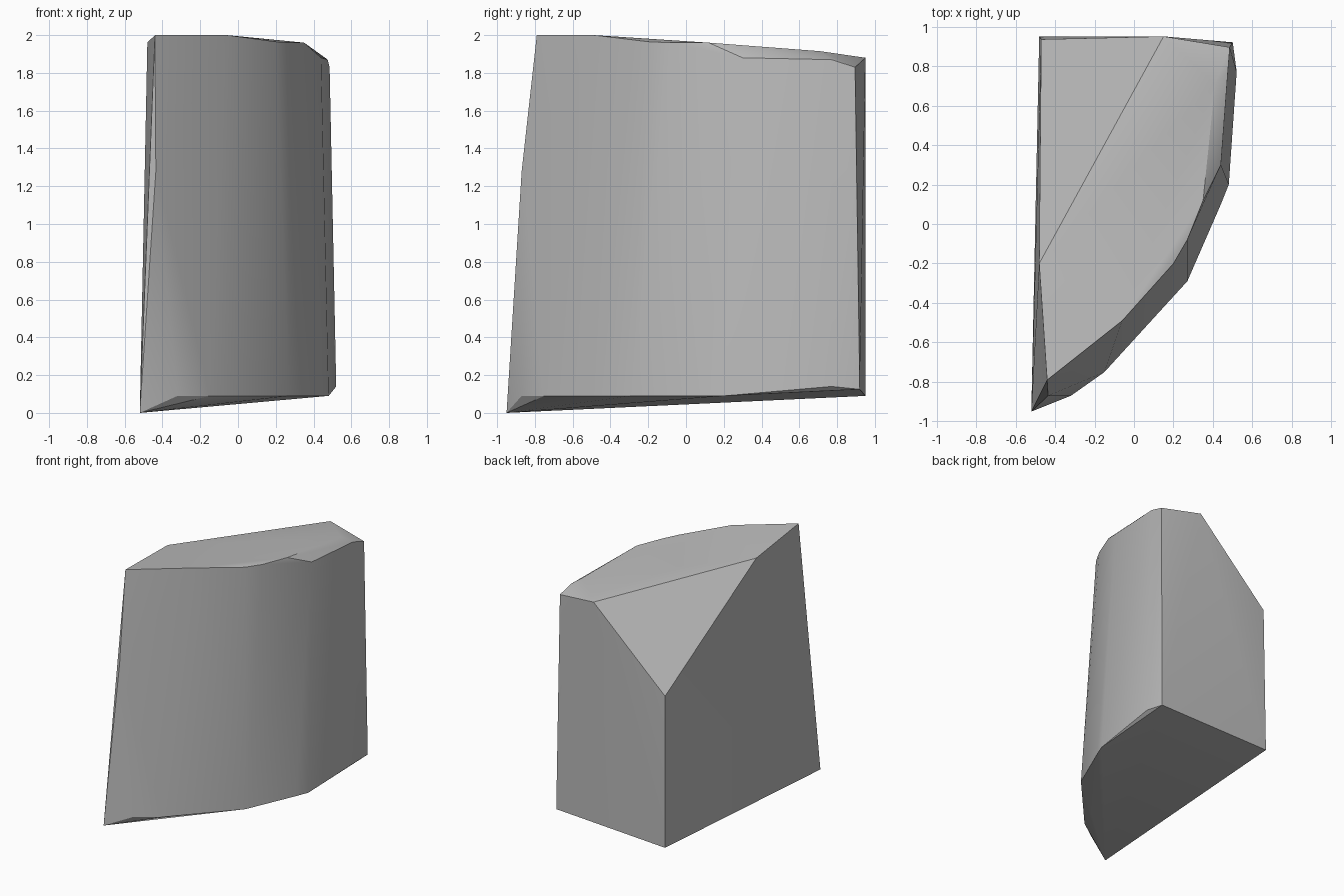
import bpy
import bmesh
import math

cube = bpy.data.objects.get("Cube")
if cube:
    bpy.data.objects.remove(cube, do_unlink=True)


def make_material(name, colour):
    material = bpy.data.materials.new(name)
    material.use_nodes = True
    material.diffuse_color = colour
    material.node_tree.nodes["Principled BSDF"].inputs["Base Color"].default_value = colour
    return material


def convex_block(name, outlines, material):
    """Wrap a tight convex skin around the given outlines."""
    bm = bmesh.new()
    for outline in outlines:
        for point in outline:
            bm.verts.new(point)
    bmesh.ops.convex_hull(bm, input=bm.verts[:])
    loose = [v for v in bm.verts if not v.link_faces]
    bmesh.ops.delete(bm, geom=loose, context="VERTS")
    # Merge the flat areas into single faces
    bmesh.ops.dissolve_limit(bm, angle_limit=math.radians(1), verts=bm.verts[:], edges=bm.edges[:])
    bmesh.ops.recalc_face_normals(bm, faces=bm.faces[:])
    mesh = bpy.data.meshes.new(name)
    bm.to_mesh(mesh)
    bm.free()
    mesh.materials.append(material)
    obj = bpy.data.objects.new(name, mesh)
    bpy.context.collection.objects.link(obj)
    bpy.ops.object.select_all(action="DESELECT")
    obj.select_set(True)
    bpy.context.view_layer.objects.active = obj
    bpy.ops.object.shade_smooth_by_angle(angle=math.radians(28))
    return obj


# Lower edge of the rounded side, from the pointed front tip to the back
lower_curve = [(-.52, -.95, 0)]
lower_curve += [(x, y, .09) for x, y in
                [(-.32, -.87), (-.15, -.75), (-.03, -.62), (.27, -.29), (.44, .1), (.48, .2)]]
lower_curve += [(.52, .77, .14), (.5, .92, .125)]

# Upper edge of the rounded side, sinking towards the back
upper_curve = [(-.44, -.79, 2), (-.06, -.49, 2), (.2, -.2, 1.965), (.27, -.08, 1.96),
               (.35, .12, 1.96), (.44, .3, 1.88), (.41, .71, 1.915),
               (.475, .77, 1.87), (.485, .895, 1.83)]

# Flat broken sides: back corner, sloping corner cut and front edge
back_corner = [(-.48, .95, .09), (-.47, .935, 1.29)]
corner_cut = [(.15, .95, 1.88), (-.48, -.2, 1.96)]
front_edge = [(-.435, -.87, 1.28)]

stone = make_material("stone grey", (.5, .5, .5, 1))
convex_block("stone_fragment", [lower_curve, upper_curve, back_corner, corner_cut, front_edge], stone)
